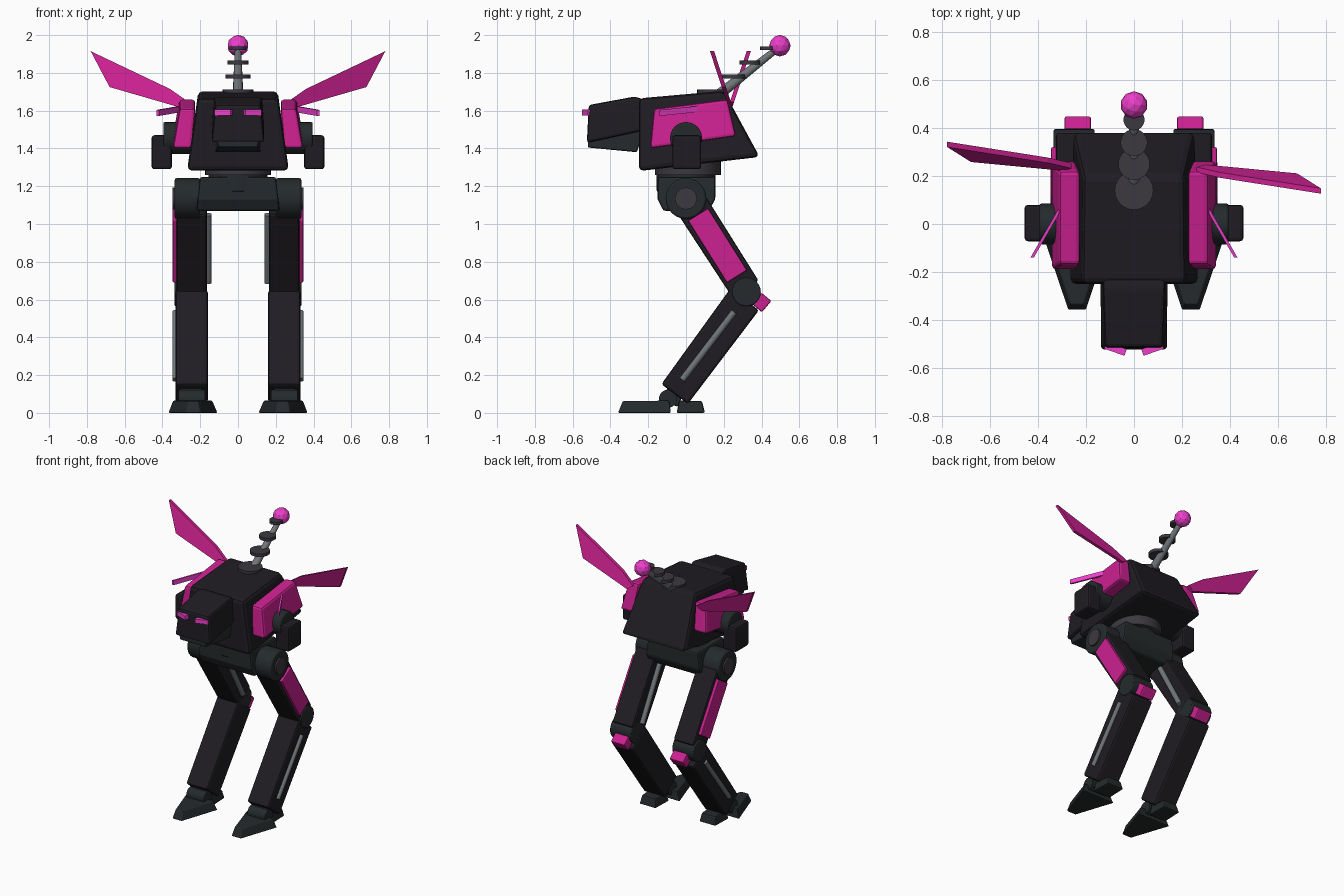
import bpy, bmesh, math
from mathutils import Vector

if "Cube" in bpy.data.objects:
    bpy.data.objects.remove(bpy.data.objects["Cube"])


def material(name, rgb):
    m = bpy.data.materials.new(name)
    m.diffuse_color = (*rgb, 1)
    m.use_nodes = True
    m.node_tree.nodes["Principled BSDF"].inputs["Base Color"].default_value = m.diffuse_color
    return m


BLACK = material("black_armour", (0.014, 0.012, 0.016))
STEEL = material("dark_steel", (0.018, 0.023, 0.025))
RING = material("ring_grey", (0.045, 0.04, 0.05))
PINK = material("pink_panel", (0.60, 0.015, 0.28))
GLOW = material("pink_glow", (0.85, 0.05, 0.60))
ROD = material("rod_grey", (0.16, 0.18, 0.19))


def finish(name, bm, mat, bevel=0, mirror=False, smooth=False):
    bmesh.ops.recalc_face_normals(bm, faces=bm.faces[:])
    me = bpy.data.meshes.new(name)
    bm.to_mesh(me)
    bm.free()
    me.materials.append(mat)
    ob = bpy.data.objects.new(name, me)
    bpy.context.collection.objects.link(ob)
    if smooth:
        bpy.ops.object.select_all(action='DESELECT')
        ob.select_set(True)
        bpy.context.view_layer.objects.active = ob
        bpy.ops.object.shade_smooth_by_angle(angle=math.radians(35))
    if bevel:
        b = ob.modifiers.new("bevel", 'BEVEL')
        b.width, b.segments = bevel, 2
        b.limit_method = 'ANGLE'
    if mirror:
        ob.modifiers.new("mirror", 'MIRROR')
    return ob


def prism(name, profile, xs, mat, bevel=0.01, mirror=False):
    """Side profile of (y, z) points spanned in x; xs is one (x0, x1) or one per point."""
    if not isinstance(xs[0], tuple):
        xs = [xs] * len(profile)
    bm = bmesh.new()
    a = [bm.verts.new((x[0], y, z)) for (y, z), x in zip(profile, xs)]
    b = [bm.verts.new((x[1], y, z)) for (y, z), x in zip(profile, xs)]
    bm.faces.new(a)
    bm.faces.new(b[::-1])
    n = len(a)
    for i in range(n):
        j = (i + 1) % n
        bm.faces.new((a[i], b[i], b[j], a[j]))
    return finish(name, bm, mat, bevel, mirror)


def rect(y0, y1, z0, z1):
    return [(y0, z0), (y1, z0), (y1, z1), (y0, z1)]


def limb(p, q, w0, w1=None):
    """Four (y, z) corners of a bar running from p to q."""
    p, q = Vector(p), Vector(q)
    d = (q - p).normalized()
    s = Vector((-d.y, d.x)) / 2
    w1 = w1 or w0
    return [tuple(v) for v in (p + s * w0, q + s * w1, q - s * w1, p - s * w0)]


def tube(name, p, q, r0, mat, r1=None, sides=24, bevel=0, mirror=False):
    p, q = Vector(p), Vector(q)
    bm = bmesh.new()
    bmesh.ops.create_cone(bm, cap_ends=True, segments=sides, radius1=r0,
                          radius2=r0 if r1 is None else r1, depth=(q - p).length)
    rot = (q - p).to_track_quat('Z', 'Y').to_matrix().to_4x4()
    rot.translation = (p + q) / 2
    bm.transform(rot)
    return finish(name, bm, mat, bevel, mirror, True)


def sym(*w):
    return [(-v, v) for v in w]


# Torso, head and jaw
prism("torso", [(-.25, 1.28), (.39, 1.355), (.2, 1.705), (-.25, 1.665)],
      sym(.27, .255, .21, .215), BLACK, .025)
prism("head", [(-.525, 1.43), (-.2, 1.5), (-.2, 1.65), (-.27, 1.675), (-.515, 1.63)],
      sym(.14, .14, .13, .13, .12), BLACK, .015)
prism("jaw", [(-.52, 1.405), (-.26, 1.38), (-.22, 1.5), (-.52, 1.455)],
      sym(.105, .12, .12, .11), STEEL, .008)

# Slanted eyes
bm = bmesh.new()
for z in (1.575, 1.605):
    [bm.verts.new((x, y, z)) for x, y in ((.04, -.55), (.125, -.52), (.115, -.495), (.03, -.522))]
bmesh.ops.convex_hull(bm, input=bm.verts[:])
finish("eyes", bm, GLOW, 0, True)

# Shoulder pods and blades
prism("shoulder_pod", [(-.19, 1.40), (.265, 1.465), (.22, 1.66), (-.17, 1.61)],
      [(.245, .345), (.245, .345), (.225, .31), (.225, .31)], PINK, .016, True)
bm = bmesh.new()
for x, y, z in ((.31, .06, 1.608), (.425, -.14, 1.588)):
    for dx, dz in ((-.007, -.016), (.007, -.016), (.007, .016), (-.007, .016)):
        bm.verts.new((x + dx, y, z + dz))
bmesh.ops.convex_hull(bm, input=bm.verts[:])
finish("shoulder_blade", bm, GLOW, 0, True)

# Arm stubs
tube("shoulder_joint", (.25, 0, 1.455), (.395, 0, 1.455), .085, STEEL, bevel=.008, mirror=True)
prism("arm_block", rect(-.072, .08, 1.29, 1.47), (.35, .457), BLACK, .014, True)

# Wings: right one leans forward, left one leans back
OUTLINE = [(.26, 1.645), (.36, 1.715), (.78, 1.915), (.68, 1.725), (.3, 1.615)]
for side, name in ((1, "right_wing"), (-1, "left_wing")):
    bm = bmesh.new()
    rings = []
    for t in (-.011, .011):
        rings.append([bm.verts.new((side * x, .235 - side * .33 * (z - 1.62) + t, z))
                      for x, z in OUTLINE])
    f, b = rings
    bm.faces.new(f)
    bm.faces.new(b[::-1])
    for i in range(5):
        j = (i + 1) % 5
        bm.faces.new((f[i], b[i], b[j], f[j]))
    finish(name, bm, PINK)

# Tail mast with flat rings and a faceted ball
tube("mast", (0, .13, 1.65), (0, .48, 1.925), .03, ROD, .017, 12)
for i, (y, z, r, h) in enumerate(((.14, 1.698, .081, .03), (.25, 1.78, .066, .022),
                                  (.34, 1.855, .056, .022), (.435, 1.93, .044, .02))):
    tube(f"mast_ring_{i + 1}", (0, y, z - h / 2), (0, y, z + h / 2), r, RING)
bm = bmesh.new()
bmesh.ops.create_icosphere(bm, subdivisions=2, radius=.057)
bmesh.ops.translate(bm, verts=bm.verts[:], vec=(0, .497, 1.944))
finish("mast_ball", bm, GLOW)

# Waist and pelvis
tube("waist_ring", (0, .01, 1.26), (0, .01, 1.33), .175, RING, sides=32)
tube("waist", (0, 0, 1.17), (0, 0, 1.29), .155, STEEL, sides=32, bevel=.008)
prism("pelvis", [(-.12, 1.07), (.12, 1.07), (.155, 1.13), (.155, 1.25), (-.15, 1.25), (-.15, 1.13)],
      sym(.22, .22, .215, .2, .2, .215), STEEL, .012)

# Hips, thighs
tube("hip_joint", (.2, 0, 1.135), (.335, 0, 1.135), .108, STEEL, bevel=.01, mirror=True)
tube("hip_cap", (.33, 0, 1.135), (.347, 0, 1.135), .058, RING, mirror=True)
prism("thigh", limb((.03, 1.1), (.315, .655), .175, .165), (.165, .325), BLACK, .012, True)
prism("thigh_panel", limb((.064, 1.05), (.27, .722), .125), (.315, .346), PINK, .006, True)
tube("thigh_rod", (.157, .08, 1.05), (.157, .28, .69), .018, ROD, sides=12, mirror=True)

# Knees and shins
tube("knee_joint", (.165, .32, .64), (.335, .32, .64), .076, STEEL, bevel=.006, mirror=True)
prism("knee_guard", limb((.425, .615), (.375, .555), .07), (.18, .29), PINK, .008, True)
prism("shin", limb((.31, .6), (-.06, .1), .19, .175), (.16, .33), BLACK, .014, True)
tube("shin_rod", (.331, .255, .535), (.331, -.02, .175), .017, ROD, sides=12, mirror=True)

# Ankles and feet
tube("ankle_joint", (.175, -.095, .075), (.315, -.095, .075), .048, STEEL, mirror=True)
prism("ankle_block", limb((-.05, .13), (-.085, .05), .09), (.19, .305), STEEL, .008, True)
prism("toe", [(-.36, 0), (-.08, 0), (-.09, .065), (-.335, .062)],
      [(.2, .275), (.107, .37), (.135, .345), (.21, .265)], STEEL, .006, True)
prism("heel", [(-.05, 0), (.1, 0), (.085, .062), (-.035, .065)],
      [(.17, .31), (.175, .305), (.185, .295), (.18, .3)], STEEL, .008, True)
